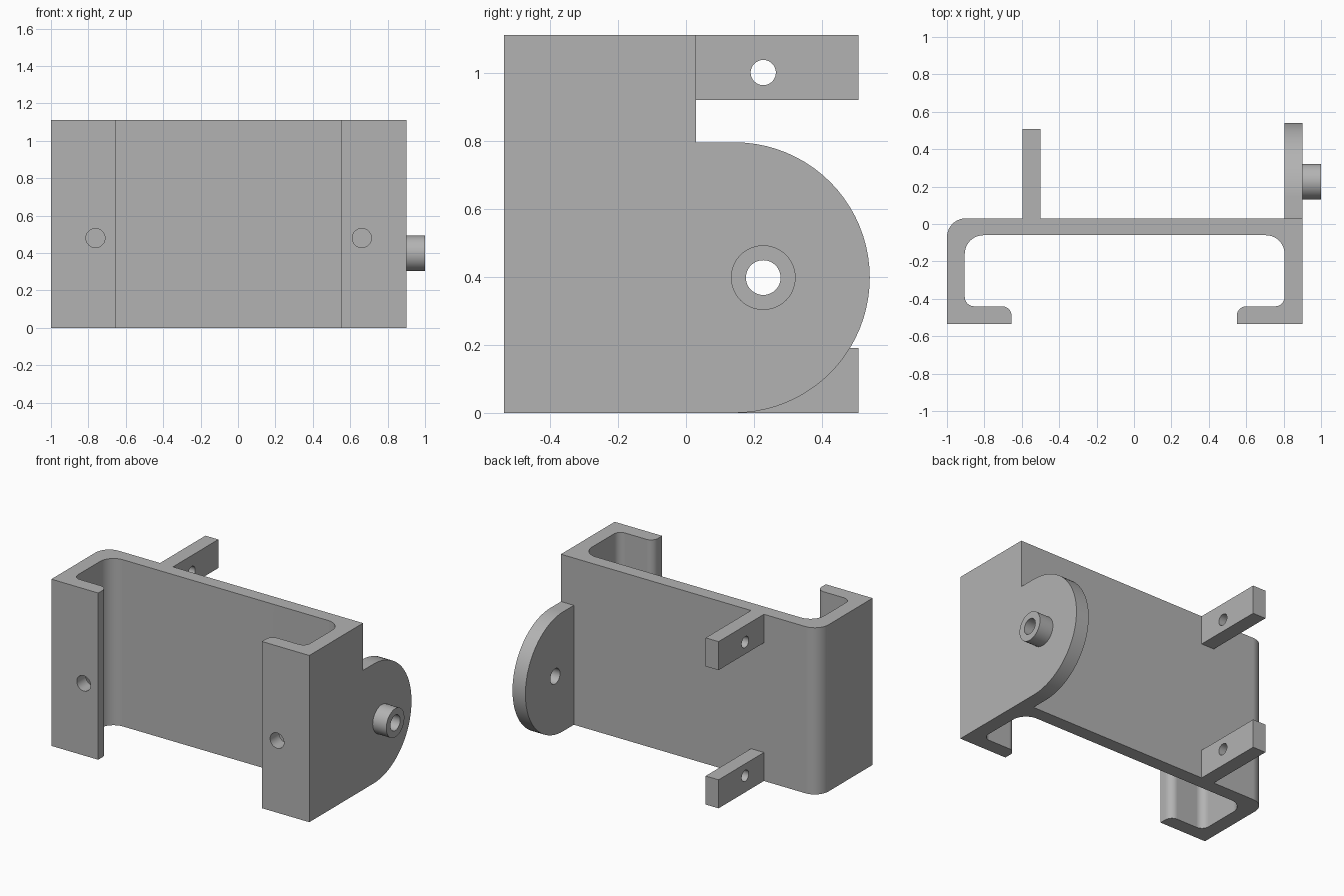
import bpy, bmesh, math
from mathutils import Vector, Matrix

cube = bpy.data.objects.get("Cube")
if cube:
    bpy.data.objects.remove(cube, do_unlink=True)

HEIGHT, BACK = 1.11, 0.03
GREY = (0.45, 0.45, 0.45, 1)
grey = bpy.data.materials.new("plain grey")
grey.use_nodes = True
grey.diffuse_color = GREY
grey.node_tree.nodes["Principled BSDF"].inputs["Base Color"].default_value = GREY


def make_object(name, bm):
    bmesh.ops.recalc_face_normals(bm, faces=bm.faces)
    mesh = bpy.data.meshes.new(name)
    bm.to_mesh(mesh)
    bm.free()
    mesh.materials.append(grey)
    obj = bpy.data.objects.new(name, mesh)
    bpy.context.collection.objects.link(obj)
    return obj


def rounded(points, steps=10):
    """Turn (x, y, radius) right-angle corners into an outline with fillets."""
    out = []
    for i, (x, y, r) in enumerate(points):
        p = Vector((x, y))
        if not r:
            out.append(p)
            continue
        a = (Vector(points[i - 1][:2]) - p).normalized() * r
        b = (Vector(points[(i + 1) % len(points)][:2]) - p).normalized() * r
        for k in range(steps + 1):
            t = math.pi / 2 * k / steps
            out.append(p + a * (1 - math.sin(t)) + b * (1 - math.cos(t)))
    return out


def extrude(name, outline, place, direction):
    """Extrude a closed outline; place maps its 2D points into space."""
    bm = bmesh.new()
    face = bm.faces.new([bm.verts.new(place(p)) for p in outline])
    new = bmesh.ops.extrude_face_region(bm, geom=[face])["geom"]
    verts = [v for v in new if isinstance(v, bmesh.types.BMVert)]
    bmesh.ops.translate(bm, verts=verts, vec=direction)
    return make_object(name, bm)


def cylinder(name, radius, depth, centre, axis):
    bm = bmesh.new()
    turn = Vector((0, 0, 1)).rotation_difference(Vector(axis)).to_matrix().to_4x4()
    bmesh.ops.create_cone(bm, cap_ends=True, segments=48, radius1=radius,
                          radius2=radius, depth=depth,
                          matrix=Matrix.Translation(centre) @ turn)
    return make_object(name, bm)


def box(name, low, high):
    outline = [Vector(p) for p in ((low[0], low[1]), (high[0], low[1]),
                                   (high[0], high[1]), (low[0], high[1]))]
    return extrude(name, outline, lambda p: (p.x, p.y, low[2]), (0, 0, high[2] - low[2]))


def combine(target, part, operation):
    mod = target.modifiers.new(part.name, "BOOLEAN")
    mod.operation, mod.solver, mod.object = operation, "EXACT", part
    bpy.context.view_layer.objects.active = target
    bpy.ops.object.modifier_apply(modifier=mod.name)
    bpy.data.objects.remove(part, do_unlink=True)


# C-shaped channel with filleted inner corners and two front lips
channel = [(-1, -.535, 0), (-.655, -.535, 0), (-.655, -.44, .05), (-.905, -.44, .05),
           (-.905, -.06, .1), (.805, -.06, .1), (.805, -.44, .05), (.55, -.44, .05),
           (.55, -.535, 0), (.9, -.535, 0), (.9, BACK, 0), (-1, BACK, .1)]
bracket = extrude("bracket", rounded(channel), lambda p: (p.x, p.y, 0), (0, 0, HEIGHT))

# Half-round ear continuing the side wall backwards
R = 0.3975
ear = [Vector((-.02, 0))]
ear += [Vector((.1425 + R * math.cos(t), R + R * math.sin(t)))
        for t in (math.pi * (k / 40 - .5) for k in range(41))]
ear.append(Vector((-.02, 2 * R)))
combine(bracket, extrude("ear", ear, lambda p: (.805, p.x, p.y), (.095, 0, 0)), "UNION")

# Pivot boss on the outside of the ear
combine(bracket, cylinder("boss", .095, .12, (.94, .227, R), (1, 0, 0)), "UNION")

# Two lugs on the back wall
for bottom, top in ((0, .19), (HEIGHT - .19, HEIGHT)):
    combine(bracket, box("lug", (-.595, -.02, bottom), (-.5, .507, top)), "UNION")

# Drilled holes: boss, lugs and front lips
combine(bracket, cylinder("boss_drill", .051, .4, (.9, .227, R), (1, 0, 0)), "DIFFERENCE")
for z in (.11, HEIGHT - .11):
    combine(bracket, cylinder("lug_drill", .037, .3, (-.55, .227, z), (1, 0, 0)), "DIFFERENCE")
for x in (-.762, .662):
    combine(bracket, cylinder("lip_drill", .051, .2, (x, -.49, .48), (0, 1, 0)), "DIFFERENCE")

# Smooth fillets and bores, keep flat faces flat
bpy.ops.object.select_all(action="DESELECT")
bracket.select_set(True)
bpy.context.view_layer.objects.active = bracket
bpy.ops.object.shade_smooth_by_angle(angle=math.radians(30))
weighted = bracket.modifiers.new("flat_faces", "WEIGHTED_NORMAL")
weighted.keep_sharp = True
